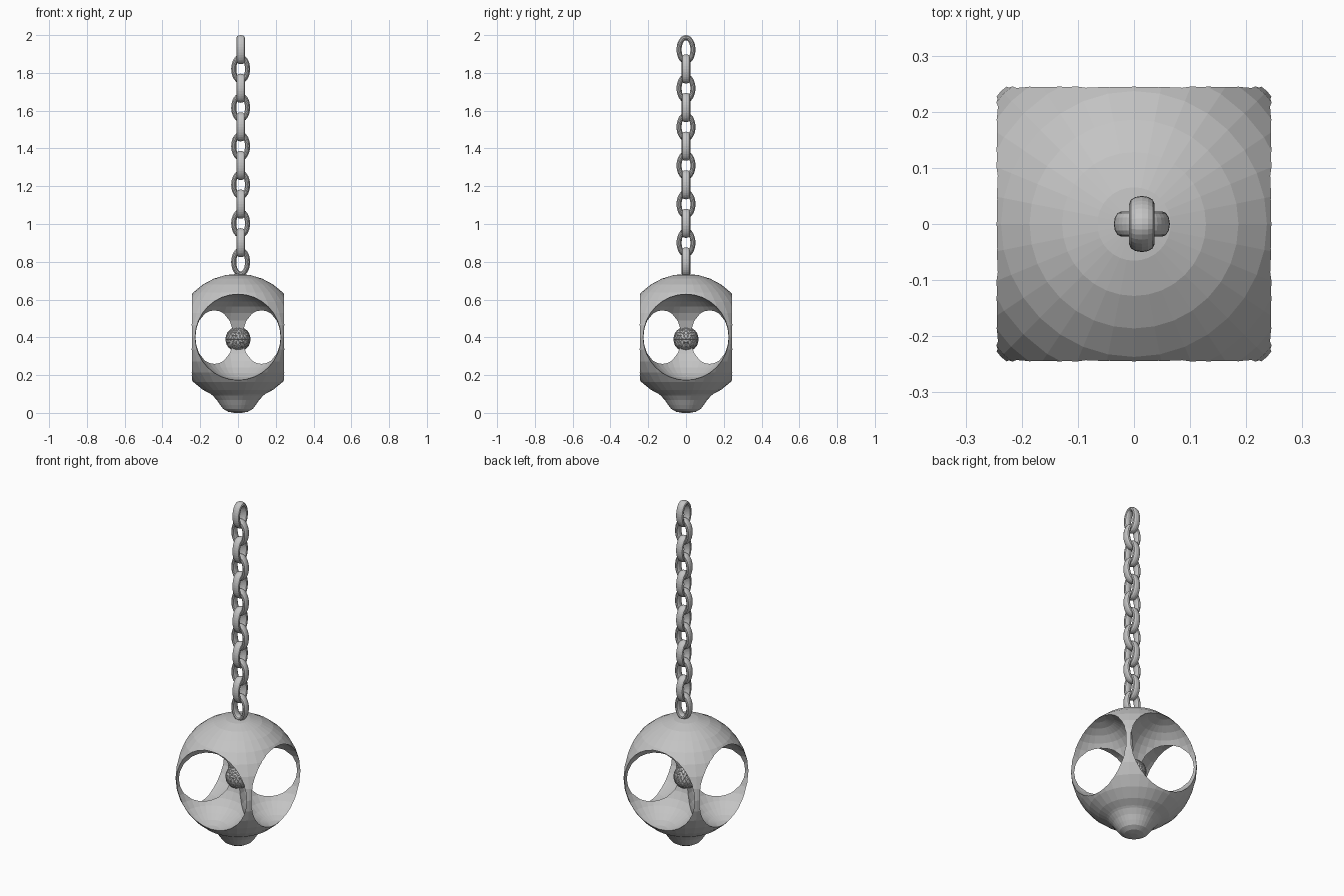
import bpy, bmesh, math
from mathutils import Matrix

if "Cube" in bpy.data.objects:
    bpy.data.objects.remove(bpy.data.objects["Cube"])

grey = bpy.data.materials.new("grey_metal")
grey.diffuse_color = (0.55, 0.55, 0.55, 1)
grey.use_nodes = True
grey.node_tree.nodes["Principled BSDF"].inputs["Base Color"].default_value = grey.diffuse_color


def make_object(name, bm):
    bmesh.ops.recalc_face_normals(bm, faces=bm.faces)
    mesh = bpy.data.meshes.new(name)
    bm.to_mesh(mesh)
    bm.free()
    mesh.materials.append(grey)
    obj = bpy.data.objects.new(name, mesh)
    bpy.context.collection.objects.link(obj)
    return obj


def sphere(name, radius, loc):
    bm = bmesh.new()
    bmesh.ops.create_uvsphere(bm, u_segments=32, v_segments=16, radius=radius,
                              matrix=Matrix.Translation(loc))
    return make_object(name, bm)


# Hollowed body: sphere with four overlapping round scoops
MID = 0.401
body = sphere("body", 0.335, (0, 0, MID))
for i in range(4):
    a = i * math.pi / 2
    cutter = sphere("scoop_cutter", 0.2277,
                    (0.25 * math.cos(a), 0.25 * math.sin(a), MID))
    cutter.hide_render = True
    mod = body.modifiers.new("scoop", 'BOOLEAN')
    mod.operation = 'DIFFERENCE'
    mod.solver = 'EXACT'
    mod.object = cutter
    bpy.context.view_layer.objects.active = body
    bpy.ops.object.modifier_apply(modifier=mod.name)
    bpy.data.objects.remove(cutter)

# Flared bottom tip, lathed
profile = [(0.165, 0.115), (0.135, 0.093), (0.112, 0.068), (0.095, 0.043),
           (0.078, 0.021), (0.052, 0.006), (0.02, 0.0)]
bm = bmesh.new()
rings = [[bm.verts.new((r * math.cos(k * math.tau / 32),
                        r * math.sin(k * math.tau / 32), z)) for k in range(32)]
         for r, z in profile]
for a, b in zip(rings, rings[1:]):
    for k in range(32):
        n = (k + 1) % 32
        bm.faces.new((a[k], a[n], b[n], b[k]))
bm.faces.new(rings[0])
bm.faces.new(rings[-1])
make_object("bottom_tip", bm)

# Finely dimpled core ball
bm = bmesh.new()
bmesh.ops.create_icosphere(bm, subdivisions=3, radius=0.067,
                           matrix=Matrix.Translation((0, 0, 0.39)))
bmesh.ops.inset_individual(bm, faces=bm.faces[:], thickness=0.0015, depth=-0.001)
make_object("core_ball", bm)


# Oval chain links, alternating direction
def link(name, z, turned):
    bm = bmesh.new()
    n, m = 32, 12
    grid = []
    for i in range(n):
        a = i * math.tau / n
        ring = []
        for j in range(m):
            b = j * math.tau / m
            off = 0.0135 * math.cos(b)
            across = (0.0365 + off) * math.cos(a)
            up = (0.0635 + off) * math.sin(a)
            depth = 0.0225 * math.sin(b)
            x, y = (depth, across) if turned else (across, depth)
            ring.append(bm.verts.new((x + 0.014, y, z + up)))
        grid.append(ring)
    for i in range(n):
        p, q = grid[i], grid[(i + 1) % n]
        for j in range(m):
            k = (j + 1) % m
            bm.faces.new((p[j], q[j], q[k], p[k]))
    make_object(name, bm)


for i in range(12):
    link(f"chain_link_{i + 1}", 1.923 - 0.1022 * i, i % 2 == 0)
